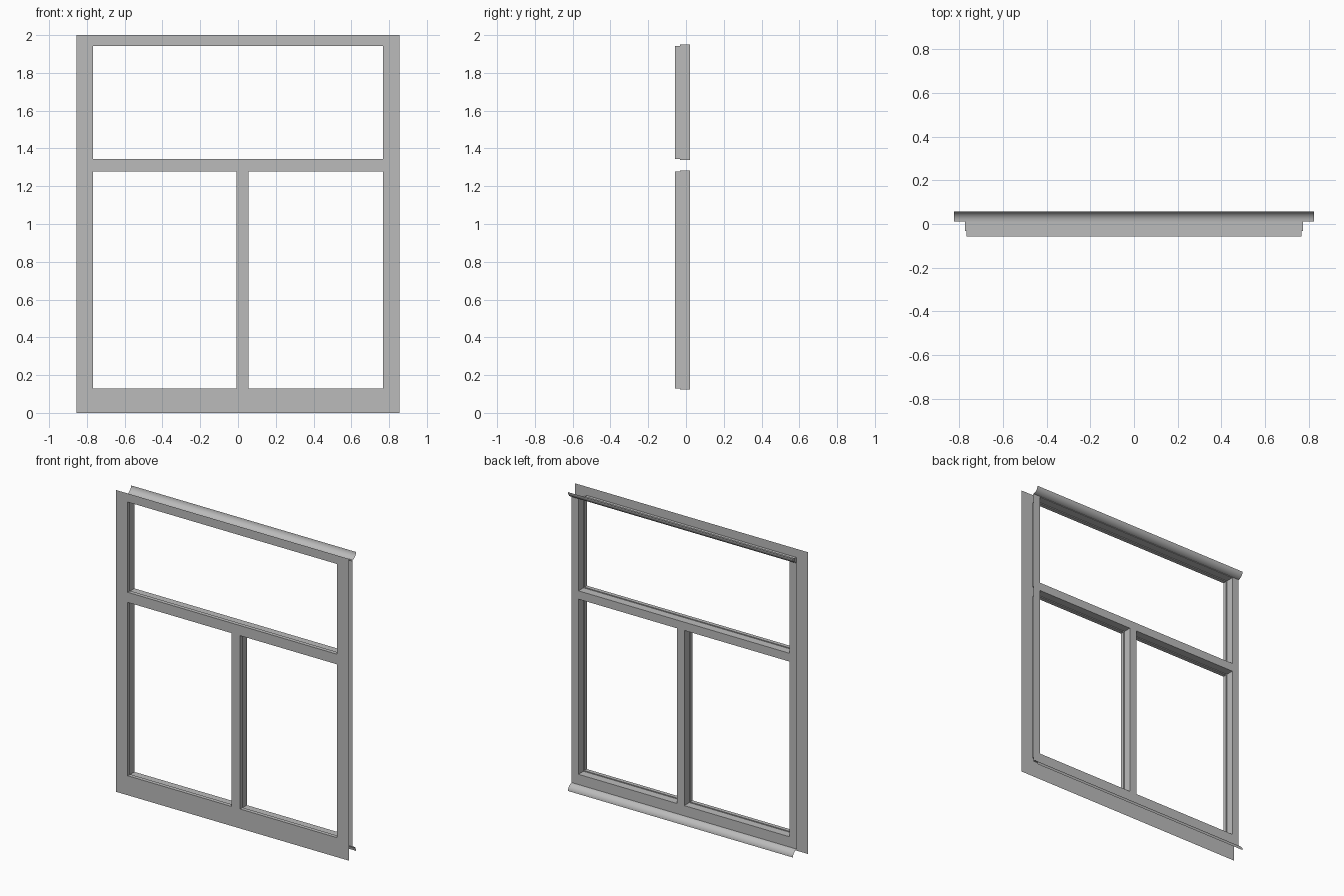
import bpy, bmesh, math

cube = bpy.data.objects.get("Cube")
if cube:
    bpy.data.objects.remove(cube, do_unlink=True)

grey = bpy.data.materials.new("frame grey")
grey.use_nodes = True
colour = (0.5, 0.5, 0.5, 1)
grey.diffuse_color = colour
grey.node_tree.nodes["Principled BSDF"].inputs["Base Color"].default_value = colour

FRONT, STEP, BACK = -0.058, -0.032, 0.021
LIP = 0.006            # how far the front lip overhangs the reveal


def loft(name, rows, closed=False, smooth=False):
    """Sheet through rows of points; closed rows make a ring."""
    bm = bmesh.new()
    rows = [[bm.verts.new(p) for p in row] for row in rows]
    for a, b in zip(rows, rows[1:]):
        n = len(a)
        for i in range(n if closed else n - 1):
            j = (i + 1) % n
            bm.faces.new((a[i], a[j], b[j], b[i]))
    bmesh.ops.recalc_face_normals(bm, faces=bm.faces)
    for f in bm.faces:
        f.smooth = smooth
    mesh = bpy.data.meshes.new(name)
    bm.to_mesh(mesh)
    bm.free()
    mesh.materials.append(grey)
    obj = bpy.data.objects.new(name, mesh)
    bpy.context.collection.objects.link(obj)
    return obj


def rect(x0, x1, z0, z1, y, grow=0):
    x0, x1, z0, z1 = x0 - grow, x1 + grow, z0 - grow, z1 + grow
    return [(x0, y, z0), (x1, y, z0), (x1, y, z1), (x0, y, z1)]


def panel(name, x0, x1, z0, z1, y):
    # upright flat sheet, facing forward at the front and backward at the back
    obj = loft(name, [[(x0, y, z0), (x1, y, z0)], [(x0, y, z1), (x1, y, z1)]])
    if (obj.data.polygons[0].normal.y > 0) != (y > 0):
        obj.data.flip_normals()


# Stepped reveals lining the three openings
SIDE, SILL, RAIL_LOW, RAIL_HIGH, HEAD = 0.768, 0.129, 1.278, 1.345, 1.943
POST_L, POST_R = -0.008, 0.056
openings = {
    "upper": (-SIDE, SIDE, RAIL_HIGH, HEAD),
    "lower_right": (-SIDE, POST_L, SILL, RAIL_LOW),
    "lower_left": (POST_R, SIDE, SILL, RAIL_LOW),
}
for name, o in openings.items():
    ring = loft(name + "_reveal", [rect(*o, FRONT), rect(*o, STEP),
                rect(*o, STEP, LIP), rect(*o, BACK, LIP)], closed=True)
    # reveals face into the opening
    face = ring.data.polygons[0]
    if face.normal.z < 0:
        ring.data.flip_normals()

# Front and back faces of the bars
for side, s in (("left", 1), ("right", -1)):
    for part, a, b, z0, z1, y in (
            ("jamb_front", SIDE, 0.8, 0.07, 2, FRONT),
            ("side_flange", 0.8, 0.855, 0.07, 2, FRONT),
            ("jamb_back", SIDE + LIP, 0.825, 0.055, 1.955, BACK)):
        panel(f"{side}_{part}", *sorted((s * a, s * b)), z0, z1, y)

panel("bottom_flange", -0.855, 0.855, 0, 0.07, FRONT)
for place, y, d in (("front", FRONT, 0), ("back", BACK, LIP)):
    w = SIDE + d
    panel("transom_" + place, -w, w, RAIL_LOW + d, RAIL_HIGH - d, y)
    panel("mullion_" + place, POST_L + d, POST_R - d, SILL - d, RAIL_LOW + d, y)
    panel("sill_" + place, -w, w, 0.055 if d else 0.07, SILL - d, y)
    panel("head_" + place, -w, w, HEAD + d, 1.955 if d else 2, y)

# Curved trim strips along the back of head and sill
for name, base, up in (("head_trim", 1.952, 1), ("sill_trim", 0.055, -1)):
    profile = []
    for i in range(9):
        t = math.radians(90 * i / 8)
        profile.append((0.012 + 0.046 * math.sin(t),
                        base + up * 0.042 * (1 - math.cos(t))))
    trim = loft(name, [[(x, y, z) for y, z in profile] for x in (-0.825, 0.825)],
                smooth=True)
    if trim.data.polygons[-1].normal.y < 0:
        trim.data.flip_normals()
